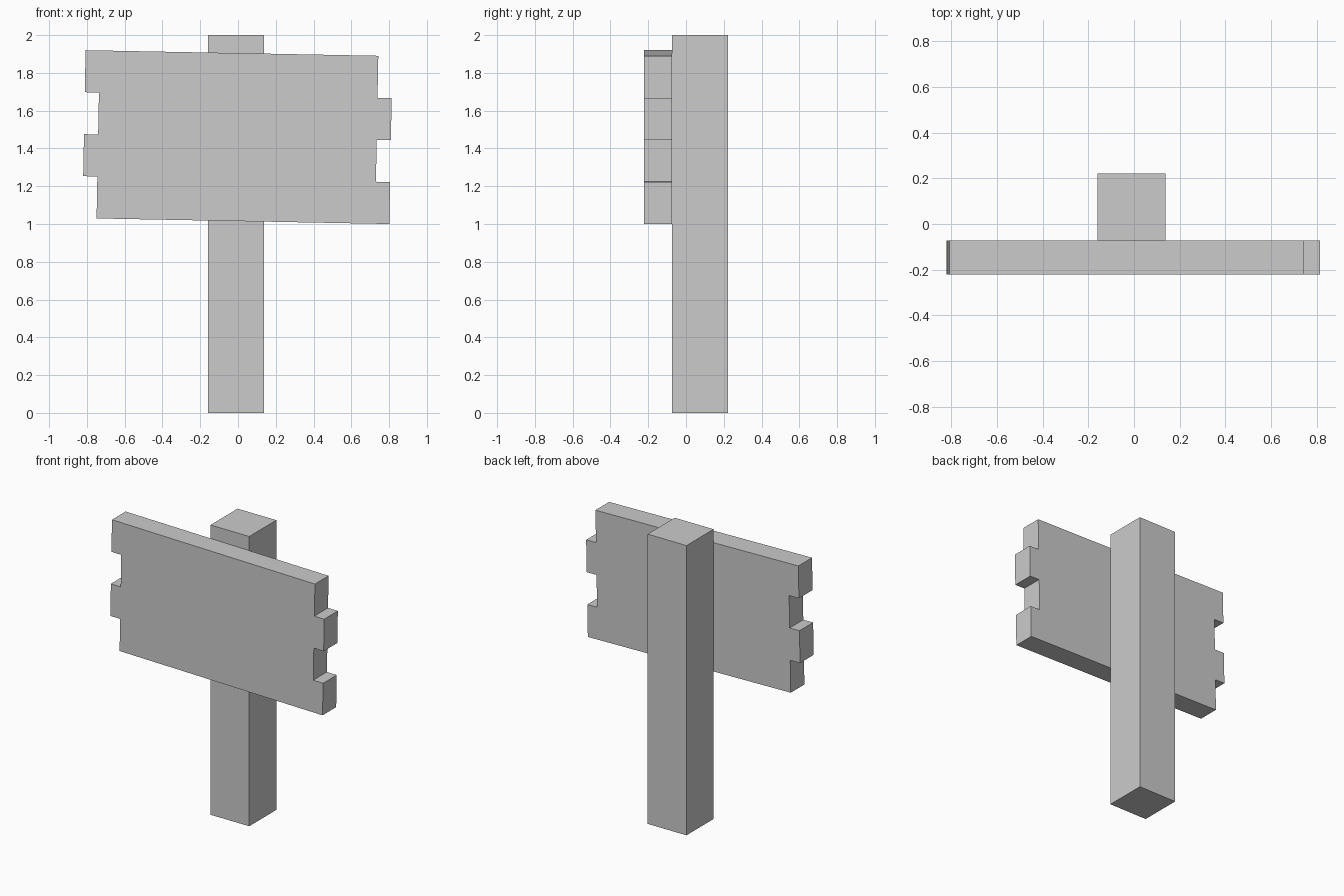
import bpy, bmesh
from mathutils import Matrix, Vector

if "Cube" in bpy.data.objects:
    bpy.data.objects.remove(bpy.data.objects["Cube"])


def finish(name, bm):
    bmesh.ops.recalc_face_normals(bm, faces=bm.faces)
    mesh = bpy.data.meshes.new(name)
    bm.to_mesh(mesh)
    bm.free()
    obj = bpy.data.objects.new(name, mesh)
    bpy.context.collection.objects.link(obj)
    return obj


# Square post
bm = bmesh.new()
bmesh.ops.create_cube(bm, size=1)
bmesh.ops.scale(bm, vec=(0.296, 0.295, 2.0), verts=bm.verts)
bmesh.ops.translate(bm, vec=(-0.011, 0.0745, 1.0), verts=bm.verts)
finish("post", bm)

# Sign board: four staggered rows traced as one outline, then extruded
ROWS, HEIGHT, HALF_WIDTH, STAGGER = 4, 0.2223, 0.775, 0.0375
right, left = [], []
for i in range(ROWS):
    top = (ROWS / 2 - i) * HEIGHT
    shift = -STAGGER if i % 2 == 0 else STAGGER
    for z in (top, top - HEIGHT):
        right.append((shift + HALF_WIDTH, z))
        left.append((shift - HALF_WIDTH, z))

bm = bmesh.new()
face = bm.faces.new([bm.verts.new((x, -0.222, z)) for x, z in right + left[::-1]])
ext = bmesh.ops.extrude_face_region(bm, geom=[face])
moved = [g for g in ext["geom"] if isinstance(g, bmesh.types.BMVert)]
bmesh.ops.translate(bm, vec=(0, 0.149, 0), verts=moved)
board = finish("sign_board", bm)

# Slight tilt, right end lower
tilt = Matrix.Translation(Vector((-0.003, 0, 1.46))) @ Matrix.Rotation(0.0190, 4, 'Y')
board.data.transform(tilt)
